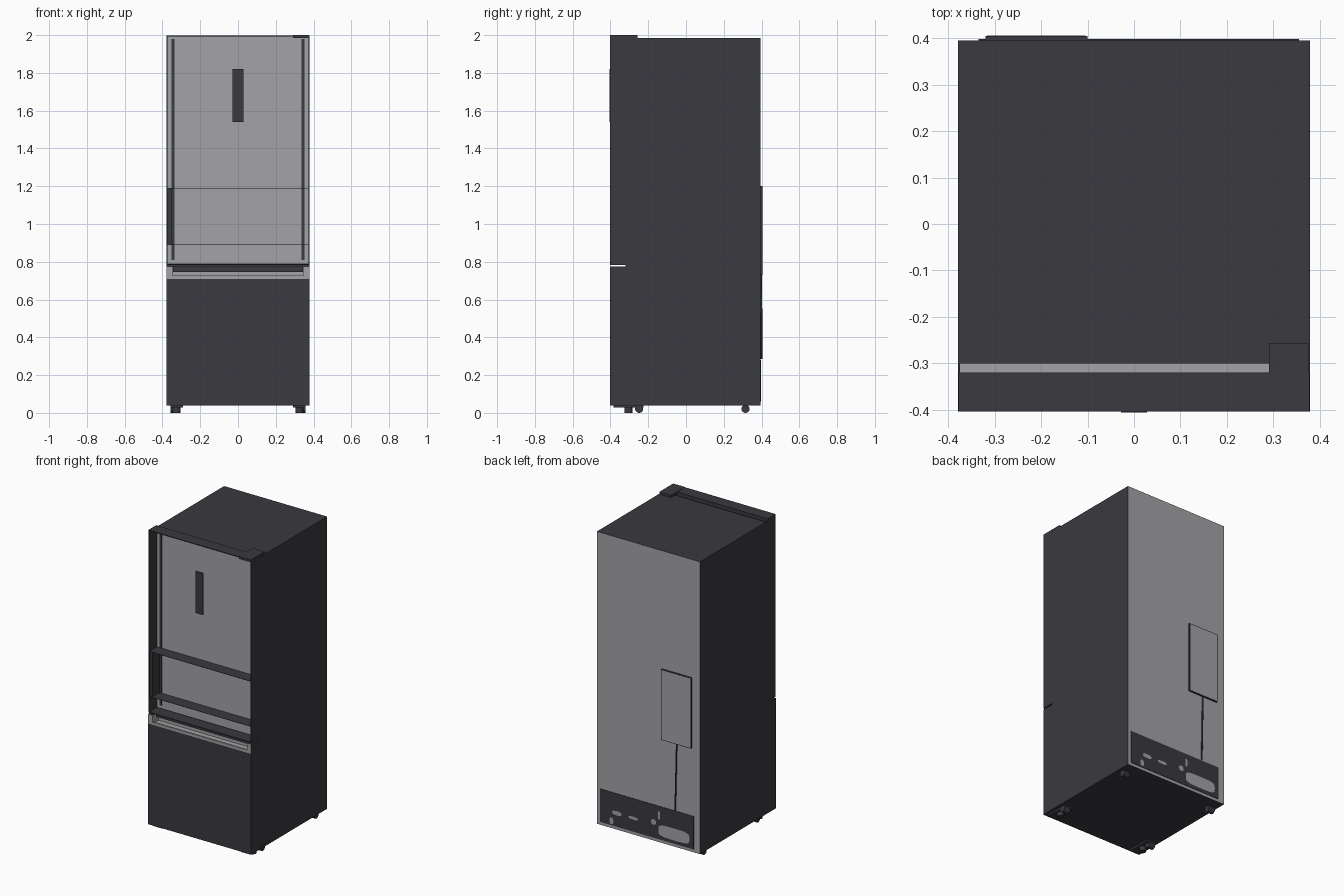
import bpy, bmesh, math
from mathutils import Vector, Matrix

if "Cube" in bpy.data.objects:
    bpy.data.objects.remove(bpy.data.objects["Cube"])


def material(name, rgb):
    m = bpy.data.materials.new(name)
    m.diffuse_color = (*rgb, 1)
    m.use_nodes = True
    m.node_tree.nodes["Principled BSDF"].inputs["Base Color"].default_value = m.diffuse_color
    return m


DARK = material("dark_graphite", (0.042, 0.041, 0.050))
GREY = material("light_grey", (0.37, 0.37, 0.385))

DIRS = {"-x": (-1, 0, 0), "+x": (1, 0, 0), "-y": (0, -1, 0),
        "+y": (0, 1, 0), "-z": (0, 0, -1), "+z": (0, 0, 1)}


def finish(bm, name, mats):
    me = bpy.data.meshes.new(name)
    bm.to_mesh(me)
    bm.free()
    for m in mats:
        me.materials.append(m)
    ob = bpy.data.objects.new(name, me)
    bpy.context.collection.objects.link(ob)
    return ob


def box(name, x, y, z, mat=DARK, other=()):
    """Box from (min, max) ranges; faces looking along 'other' get the second colour."""
    bm = bmesh.new()
    bmesh.ops.create_cube(bm, size=1)
    for v in bm.verts:
        v.co = Vector([a + (b - a) * (c + 0.5) for (a, b), c in zip((x, y, z), v.co)])
    bm.normal_update()
    for f in bm.faces:
        if any(f.normal.dot(Vector(DIRS[d])) > 0.9 for d in other):
            f.material_index = 1
    return finish(bm, name, [mat, GREY if mat == DARK else DARK])


def cylinder(name, center, radius, depth, axis="Z"):
    bm = bmesh.new()
    rot = Matrix.Rotation(math.pi / 2, 4, "Y") if axis == "X" else Matrix()
    bmesh.ops.create_cone(bm, cap_ends=True, segments=24, radius1=radius, radius2=radius,
                          depth=depth, matrix=Matrix.Translation(center) @ rot)
    for f in bm.faces:
        f.smooth = len(f.verts) == 4
    return finish(bm, name, [DARK])


W = 0.379          # half width of the cabinet
FRONT = -0.403     # front plane of door and drawer
LINER = -0.32      # plane of the door liner

# Cabinet with a grey back, and side strips reaching to the door
box("cabinet", (-W, W), (-0.30, 0.395), (0.04, 1.985), DARK, ("+y", "-y"))
for s, side in ((-1, "left"), (1, "right")):
    a, b = sorted((s * W, s * 0.374))
    box("cabinet_edge_" + side, (a, b), (LINER, -0.30), (0.70, 1.985))

# Upper door: open shell in front of a grey liner
box("door_liner", (-0.374, 0.374), (LINER, -0.30), (0.79, 1.97), GREY)
for s, side in ((-1, "left"), (1, "right")):
    a, b = sorted((s * 0.378, s * 0.373))
    box("door_wall_" + side, (a, b), (FRONT, LINER), (0.785, 1.998))
    a, b = sorted((s * 0.352, s * 0.337))
    box("door_trim_" + side, (a, b), (LINER - 0.004, LINER), (0.81, 1.98))
box("door_top", (-0.378, 0.378), (FRONT, LINER), (1.993, 1.998))
box("door_bottom", (-0.378, 0.378), (FRONT, LINER), (0.783, 0.788))
box("door_back_rim", (-0.374, 0.374), (LINER - 0.003, LINER), (1.965, 1.996), GREY, ("+y",))

# Cross plates and side handle pocket between them
for i, z in enumerate((0.89, 1.19)):
    box("cross_plate_%d" % i, (-0.374, 0.374), (-0.401, LINER), (z - 0.001, z + 0.001))
box("handle_pocket", (-0.3785, -0.353), (-0.395, LINER), (0.89, 1.19))

# Control panel at the door front
box("control_panel", (-0.028, 0.028), (-0.406, -0.401), (1.54, 1.82))

# Hinge cover
box("hinge_cover", (0.29, 0.376), (-0.4025, -0.256), (1.984, 2.0))

# Freezer drawer with a recessed grip
box("drawer_front", (-W, W), (FRONT, -0.30), (0.04, 0.71))
for s, side in ((-1, "left"), (1, "right")):
    a, b = sorted((s * W, s * 0.348))
    box("grip_end_" + side, (a, b), (FRONT, LINER), (0.71, 0.774), DARK,
        ("-y", "+x" if s < 0 else "-x"))
box("grip_lip", (-0.348, 0.348), (FRONT, -0.39), (0.71, 0.727), GREY)
box("grip_floor", (-0.348, 0.348), (-0.39, -0.34), (0.71, 0.716), GREY)
box("grip_back", (-0.348, 0.348), (-0.34, -0.30), (0.71, 0.774), GREY)
box("grip_slot", (-0.345, 0.345), (-0.362, -0.34), (0.747, 0.774))
box("seam_filler", (-0.374, 0.374), (LINER, -0.30), (0.774, 0.79))

# Back: junction cover, cord and compressor cover
box("junction_cover", (-0.32, -0.10), (0.395, 0.405), (0.73, 1.20))
box("junction_face", (-0.316, -0.104), (0.405, 0.406), (0.734, 1.196), GREY)

cu = bpy.data.curves.new("power_cord", "CURVE")
cu.dimensions = "3D"
cu.bevel_depth = 0.005
cu.bevel_resolution = 2
sp = cu.splines.new("BEZIER")
path = [(-0.21, 0.398, 0.74), (-0.205, 0.399, 0.50), (-0.2, 0.400, 0.285)]
sp.bezier_points.add(len(path) - 1)
for p, co in zip(sp.bezier_points, path):
    p.co = co
    p.handle_left_type = p.handle_right_type = "AUTO"
cord = bpy.data.objects.new("power_cord", cu)
cu.materials.append(DARK)
bpy.context.collection.objects.link(cord)

box("compressor_cover", (-0.335, 0.355), (0.394, 0.398), (0.06, 0.28))


def back_patch(name, cx, cz, hw, hh, power=0.5):
    """Rounded grey plate on the compressor cover."""
    bm = bmesh.new()
    vs = []
    for i in range(20):
        t = 2 * math.pi * i / 20
        c, s = math.cos(t), math.sin(t)
        vs.append(bm.verts.new((cx + hw * math.copysign(abs(c) ** power, c), 0.3985,
                                cz + hh * math.copysign(abs(s) ** power, s))))
    f = bm.faces.new(vs)
    f.normal_update()
    if f.normal.y < 0:
        f.normal_flip()
    finish(bm, name, [GREY])


back_patch("vent_window", -0.19, 0.122, 0.115, 0.04)
for i, (x, z, hw, hh) in enumerate(((0.23, 0.15, 0.035, 0.014), (0.11, 0.15, 0.035, 0.010),
                                    (-0.04, 0.165, 0.018, 0.018), (-0.08, 0.22, 0.009, 0.028),
                                    (0.27, 0.09, 0.014, 0.022))):
    back_patch("vent_hole_%d" % i, x, z, hw, hh, 0.8)

# Feet and rollers
for s, side in ((-1, "left"), (1, "right")):
    cylinder("front_foot_" + side, (s * 0.325, -0.305, 0.015), 0.021, 0.03)
    box("foot_bracket_" + side, (s * 0.325 - 0.033, s * 0.325 + 0.033),
        (-0.385, -0.225), (0.028, 0.04))
    cylinder("front_roller_" + side, (s * 0.335, -0.248, 0.0215), 0.0215, 0.045, "X")
    cylinder("rear_roller_" + side, (s * 0.335, 0.315, 0.0215), 0.0215, 0.045, "X")
